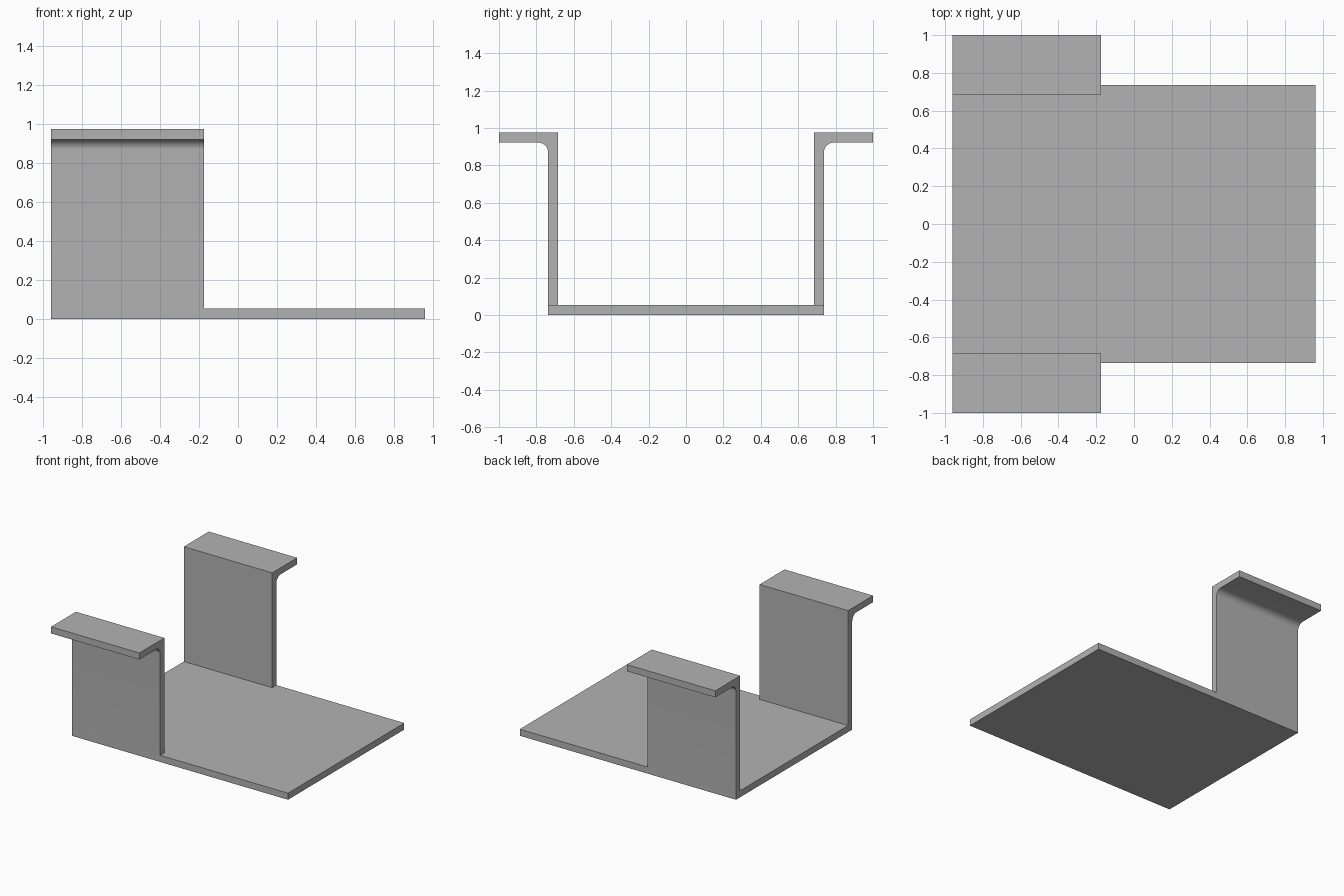
import bpy, bmesh, math

cube = bpy.data.objects.get("Cube")
if cube:
    bpy.data.objects.remove(cube, do_unlink=True)

# Overall dimensions
HALF_X, HALF_Y, HEIGHT = 0.96, 0.737, 0.975
THICK, FILLET = 0.053, 0.053
ARM_END, FLANGE_Y = -0.175, 1.0

grey = bpy.data.materials.new("plain grey")
grey.use_nodes = True
colour = (0.45, 0.45, 0.45, 1)
grey.diffuse_color = colour
grey.node_tree.nodes["Principled BSDF"].inputs["Base Color"].default_value = colour


def extrude_profile(name, profile, x0, x1):
    """Extrude a closed (y, z) outline along x."""
    bm = bmesh.new()
    face = bm.faces.new([bm.verts.new((x0, y, z)) for y, z in profile])
    moved = bmesh.ops.extrude_face_region(bm, geom=[face])["geom"]
    verts = [v for v in moved if isinstance(v, bmesh.types.BMVert)]
    bmesh.ops.translate(bm, verts=verts, vec=(x1 - x0, 0, 0))
    bmesh.ops.recalc_face_normals(bm, faces=bm.faces[:])
    mesh = bpy.data.meshes.new(name)
    bm.to_mesh(mesh)
    bm.free()
    mesh.materials.append(grey)
    obj = bpy.data.objects.new(name, mesh)
    bpy.context.collection.objects.link(obj)
    bpy.ops.object.select_all(action='DESELECT')
    obj.select_set(True)
    bpy.context.view_layer.objects.active = obj
    bpy.ops.object.shade_smooth_by_angle(angle=math.radians(30))
    return obj


# Flat base plate
extrude_profile("base_plate",
                [(-HALF_Y, 0), (HALF_Y, 0), (HALF_Y, THICK), (-HALF_Y, THICK)],
                -HALF_X, HALF_X)

# Upright wall with outward flange and a rounded inner corner
under = HEIGHT - THICK
steps = 12
arc = []
for i in range(steps + 1):
    a = math.pi / 2 * i / steps
    arc.append((HALF_Y + FILLET * (1 - math.sin(a)),
                under - FILLET * (1 - math.cos(a))))
bracket = [(HALF_Y - THICK, THICK), (HALF_Y - THICK, HEIGHT),
           (FLANGE_Y, HEIGHT), (FLANGE_Y, under)] + arc + [(HALF_Y, THICK)]

for side, name in ((-1, "front_bracket"), (1, "back_bracket")):
    extrude_profile(name, [(side * y, z) for y, z in bracket], -HALF_X, ARM_END)
